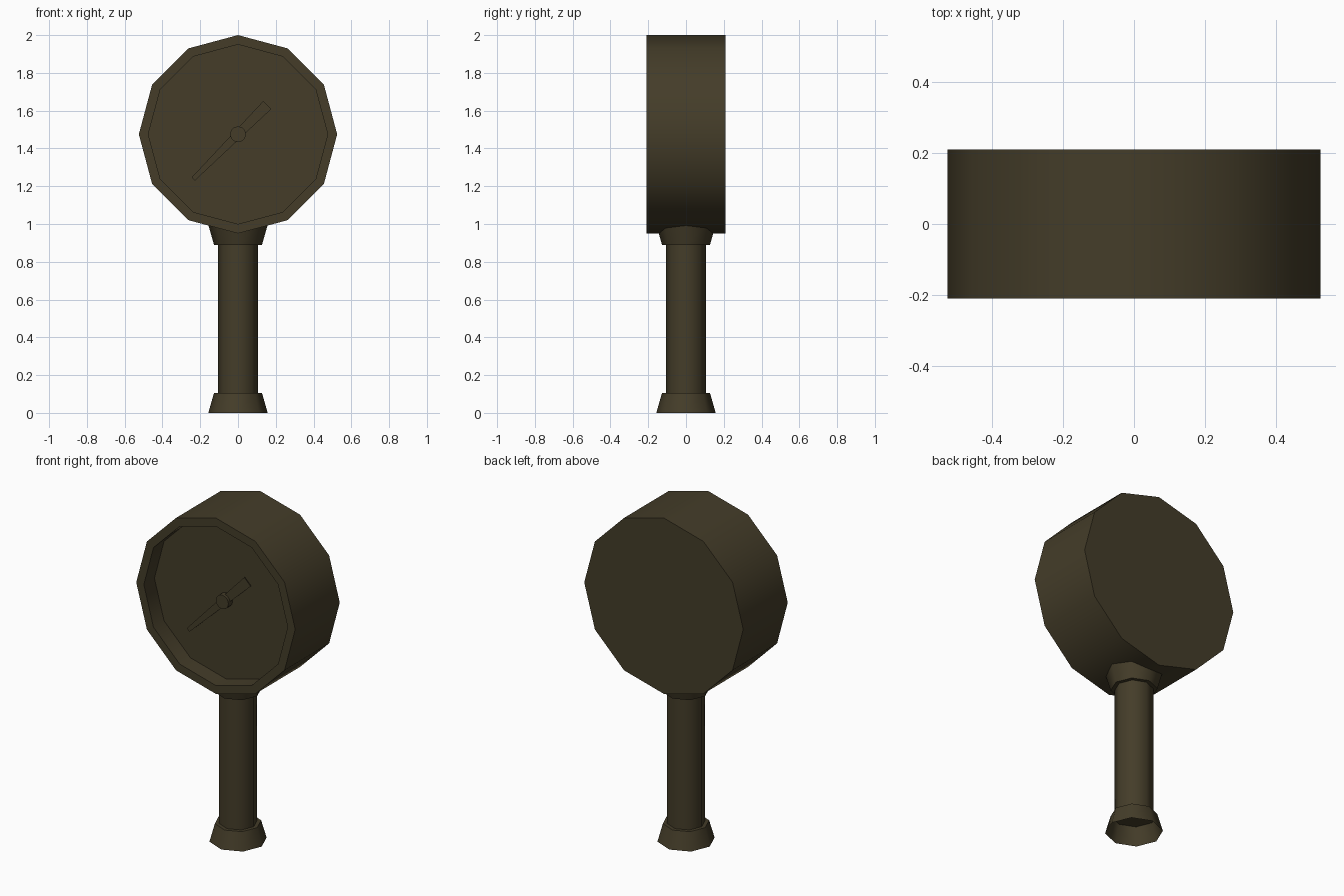
import bpy, bmesh, math
from mathutils import Matrix

if "Cube" in bpy.data.objects:
    bpy.data.objects.remove(bpy.data.objects["Cube"])

bronze = bpy.data.materials.new("dark bronze")
bronze.diffuse_color = (0.058, 0.046, 0.022, 1)
bronze.use_nodes = True
bronze.node_tree.nodes["Principled BSDF"].inputs["Base Color"].default_value = bronze.diffuse_color

HEAD_Z = 1.475


def finish(bm, name, matrix=None):
    if matrix:
        bm.transform(matrix)
    bmesh.ops.recalc_face_normals(bm, faces=bm.faces)
    for f in bm.faces:
        f.smooth = True
    mesh = bpy.data.meshes.new(name)
    bm.to_mesh(mesh)
    bm.free()
    mesh.set_sharp_from_angle(angle=math.radians(50))
    mesh.materials.append(bronze)
    obj = bpy.data.objects.new(name, mesh)
    bpy.context.collection.objects.link(obj)
    return obj


def lathe(name, profile, sides, matrix=None, cap_start=True, cap_end=True):
    """Turn (radius, height) points around z, with optional flat end caps."""
    bm = bmesh.new()
    rings = []
    for r, h in profile:
        rings.append([bm.verts.new((r * math.cos(math.tau * k / sides),
                                    r * math.sin(math.tau * k / sides), h))
                      for k in range(sides)])
    for a, b in zip(rings, rings[1:]):
        for k in range(sides):
            j = (k + 1) % sides
            bm.faces.new((a[k], a[j], b[j], b[k]))
    if cap_start:
        bm.faces.new(rings[0])
    if cap_end:
        bm.faces.new(rings[-1])
    return finish(bm, name, matrix)


# Dial parts are turned so their axis (local z) points to the front, -y
to_front = Matrix.Translation((0, 0, HEAD_Z)) @ Matrix.Rotation(math.pi / 2, 4, 'X')

# Round case with a rim and a recessed dial floor
lathe("gauge_case", [(0.525, -0.21), (0.525, 0.21), (0.475, 0.21), (0.475, 0.11)],
      12, to_front)

# Needle hub standing on the dial
lathe("needle_hub", [(0.042, 0.11), (0.042, 0.15)], 12, to_front, cap_start=False)

# Tapered needle, thin plate turned 45 degrees
bm = bmesh.new()
outline = [(-0.335, -0.012), (0.22, -0.03), (0.22, 0.03), (-0.335, 0.012)]
face = bm.faces.new([bm.verts.new((x, y, 0.128)) for x, y in outline])
ext = bmesh.ops.extrude_face_region(bm, geom=[face])
bmesh.ops.translate(bm, vec=(0, 0, 0.005),
                    verts=[v for v in ext["geom"] if isinstance(v, bmesh.types.BMVert)])
finish(bm, "needle", to_front @ Matrix.Rotation(math.pi / 4, 4, 'Z'))

# Pipe stem
lathe("stem", [(0.105, 0.105), (0.105, 0.89)], 8, cap_start=False, cap_end=False)

# Flared collars, closed against the stem and open at the wide end
lathe("base_collar", [(0.157, 0), (0.127, 0.105)], 8, cap_start=False)
lathe("neck_collar", [(0.127, 0.89), (0.157, 0.995)], 8, cap_end=False)
